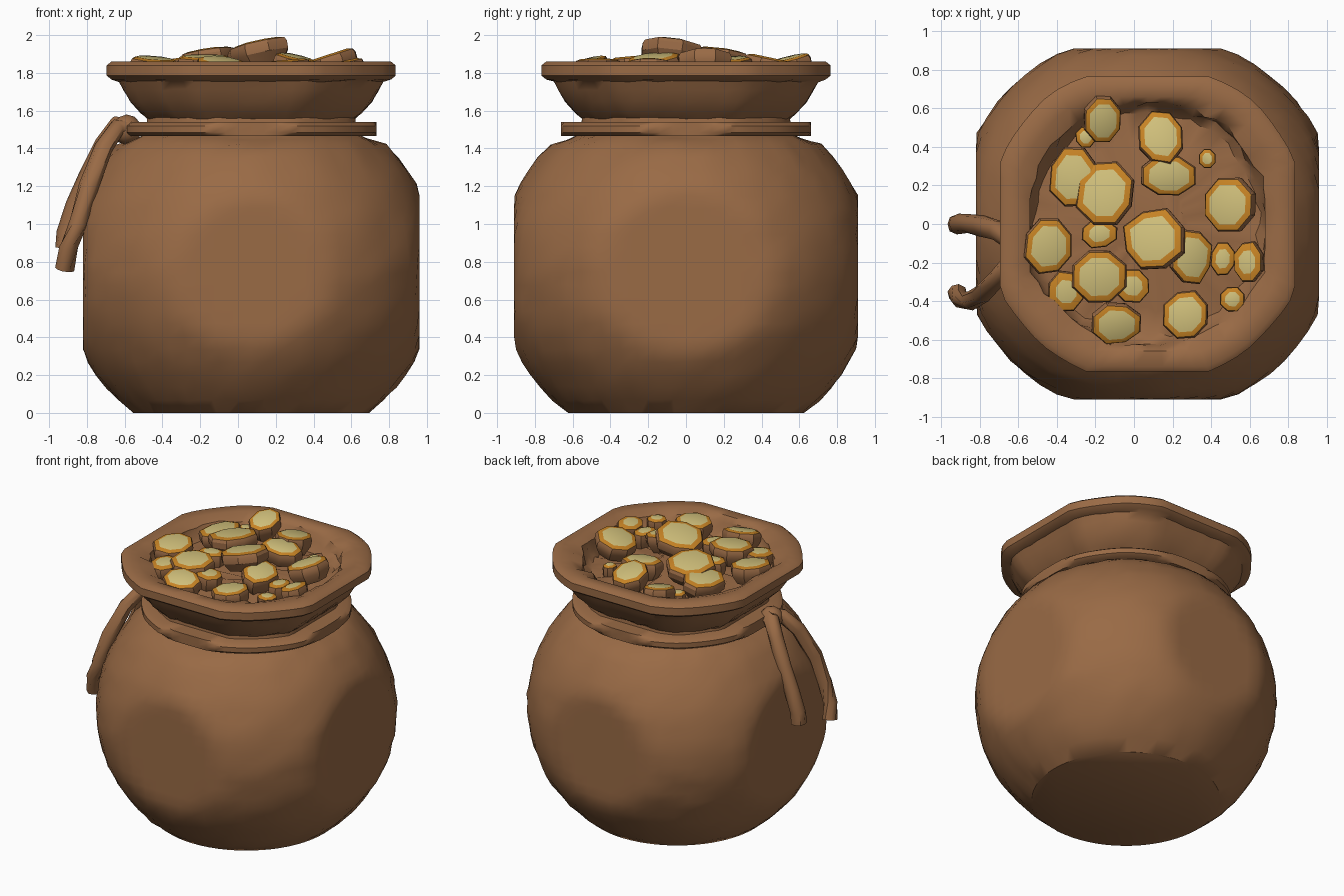
import bpy, bmesh, math, random
from mathutils import Vector, Euler

random.seed(4)
if "Cube" in bpy.data.objects:
    bpy.data.objects.remove(bpy.data.objects["Cube"], do_unlink=True)

SEGMENTS = 64
CENTRE_X = 0.07


def material(name, colour):
    mat = bpy.data.materials.new(name)
    mat.use_nodes = True
    rgba = (*colour, 1)
    mat.diffuse_color = rgba
    shader = next(n for n in mat.node_tree.nodes if n.type == "BSDF_PRINCIPLED")
    shader.inputs["Base Color"].default_value = rgba
    shader.inputs["Roughness"].default_value = 0.8
    return mat


leather = material("brown_leather", (0.32, 0.145, 0.06))
pale_gold = material("pale_gold", (0.64, 0.53, 0.2))
amber = material("amber_edge", (0.58, 0.23, 0.018))


def finish(bm, name, materials, angle=40):
    bmesh.ops.recalc_face_normals(bm, faces=bm.faces)
    mesh = bpy.data.meshes.new(name)
    bm.to_mesh(mesh)
    bm.free()
    for mat in materials:
        mesh.materials.append(mat)
    obj = bpy.data.objects.new(name, mesh)
    bpy.context.collection.objects.link(obj)
    bpy.ops.object.select_all(action="DESELECT")
    obj.select_set(True)
    bpy.context.view_layer.objects.active = obj
    bpy.ops.object.shade_smooth_by_angle(angle=math.radians(angle))


def bridge(bm, lower, upper, index=0):
    count = len(lower)
    for i in range(count):
        j = (i + 1) % count
        face = bm.faces.new((lower[i], lower[j], upper[j], upper[i]))
        face.material_index = index


# A lumpy ring of cloth, flattened where it bulges past the given half widths
def cloth_ring(bm, radius, z, half_x, half_y, fold=0.0, lump=0.0):
    verts = []
    for i in range(SEGMENTS):
        a = math.tau * i / SEGMENTS
        pleat = math.sin(a * 9 + math.sin(a * 4)) + 0.6 * math.sin(a * 14 + 2)
        r = radius * (1 + fold * pleat) + random.uniform(-lump, lump)
        x = max(-half_x, min(half_x, math.cos(a) * r))
        y = max(-half_y, min(half_y, math.sin(a) * r))
        verts.append(bm.verts.new((CENTRE_X + x, y, z + random.uniform(-lump, lump))))
    return verts


# Sack: round body flattened on four sides, pinched neck, flared lip and lining
bm = bmesh.new()
rings = []
body_height, half_height, layers = 0.75, 0.96, 22
for i in range(layers):
    z = 1.42 * i / (layers - 1)
    r = math.sqrt(1 - ((z - body_height) / half_height) ** 2)
    rings.append(cloth_ring(bm, r, z, 0.89, 0.91, 0, 0.006 if i else 0))
neck = [(0.61, 1.45), (0.56, 1.475), (0.55, 1.56), (0.585, 1.59), (0.64, 1.65),
        (0.675, 1.71), (0.7, 1.755)]
rings += [cloth_ring(bm, r * 1.1, z, r, r, 0.008, 0.005) for r, z in neck]
lip = [(0.74, 1.765), (0.765, 1.785), (0.765, 1.84), (0.74, 1.86), (0.66, 1.86)]
rings += [cloth_ring(bm, r * 1.09, z, r, r, 0.006) for r, z in lip]
lining = [(0.64, 1.83), (0.62, 1.77), (0.58, 1.73), (0.45, 1.74), (0.2, 1.77)]
rings += [cloth_ring(bm, r, z, 0.61, 0.63, 0.01, 0.014) for r, z in lining]
for low, high in zip(rings, rings[1:]):
    bridge(bm, low, high)
bm.faces.new(list(reversed(rings[0])))
bm.faces.new(rings[-1])
finish(bm, "sack", [leather])

# Cord wrapped round the neck
bm = bmesh.new()
section = [(0.54, 1.465), (0.67, 1.465), (0.7, 1.485), (0.7, 1.52),
           (0.67, 1.54), (0.54, 1.54)]
rings = [cloth_ring(bm, r, z, 0.662, 0.662, 0.004) for r, z in section]
for low, high in zip(rings, rings[1:] + rings[:1]):
    bridge(bm, low, high)
finish(bm, "neck_cord", [leather])


# Loose ends of the cord, hanging at the right side
def hanging_cord(name, points, radius):
    bm = bmesh.new()
    rings = []
    for i, p in enumerate(points):
        p = Vector(p)
        ahead = Vector(points[min(i + 1, len(points) - 1)])
        behind = Vector(points[max(i - 1, 0)])
        turn = (ahead - behind).to_track_quat("Z", "Y")
        ring = []
        for k in range(8):
            a = math.tau * k / 8
            r = radius * random.uniform(0.9, 1.1)
            ring.append(bm.verts.new(p + turn @ Vector((math.cos(a) * r, math.sin(a) * r, 0))))
        rings.append(ring)
    for low, high in zip(rings, rings[1:]):
        bridge(bm, low, high)
    bm.faces.new(rings[0])
    bm.faces.new(rings[-1])
    finish(bm, name, [leather], 50)


hanging_cord("cord_end_back", [(-0.55, -0.14, 1.5), (-0.64, -0.08, 1.52),
             (-0.71, -0.03, 1.43), (-0.79, -0.01, 1.25), (-0.86, 0, 1.1),
             (-0.91, 0, 0.95), (-0.92, 0, 0.87)], 0.052)
hanging_cord("cord_end_front", [(-0.55, -0.16, 1.5), (-0.64, -0.2, 1.51),
             (-0.71, -0.28, 1.4), (-0.79, -0.36, 1.2), (-0.85, -0.4, 1.0),
             (-0.9, -0.39, 0.87), (-0.92, -0.36, 0.76)], 0.05)

# Knot joining the two ends to the neck cord
bm = bmesh.new()
bmesh.ops.create_icosphere(bm, subdivisions=2, radius=0.08)
bmesh.ops.translate(bm, verts=bm.verts, vec=(-0.59, -0.15, 1.5))
finish(bm, "cord_knot", [leather])


# Nuggets: brown underside and rim, amber border, pale gold top
def nugget(name, x, y, z, rx, ry, tilt_x, tilt_y, gold):
    bm = bmesh.new()
    sides = 8
    wobble = [random.uniform(0.93, 1.07) for _ in range(sides)]
    turn = Euler((math.radians(tilt_x), math.radians(tilt_y), 0)).to_matrix()
    layers = [(0.8, -0.11), (1.1, -0.05), (1.12, -0.01), (1.05, 0.01), (gold, 0.02)]
    rings = []
    for scale, height in layers:
        ring = []
        for k in range(sides):
            a = math.tau * (k + 0.5) / sides
            p = Vector((math.cos(a) * rx * scale * wobble[k],
                        math.sin(a) * ry * scale * wobble[k], height))
            ring.append(bm.verts.new(Vector((x, y, z)) + turn @ p))
        rings.append(ring)
    for i, index in enumerate((0, 0, 0, 1)):
        bridge(bm, rings[i], rings[i + 1], index)
    bm.faces.new(rings[0])
    bm.faces.new(rings[-1]).material_index = 2
    finish(bm, name, [leather, amber, pale_gold], 30)


# Centre, lift and half sizes in hundredths, then tilts in degrees
large = [(-16, 54, 12, 9, 12, 14, 6), (14, 45, 12, 11, 13, -12, 0),
         (-31, 24, 12, 12, 15, 0, -8), (-15, 16, 16, 14, 16, -6, -8),
         (18, 25, 12, 13, 10, 4, 5), (49, 10, 14, 13, 13, 0, -18),
         (10, -8, 20, 15, 15, -6, -13), (-44, -11, 12, 12, 14, 5, 5),
         (30, -17, 13, 10, 13, 5, 12), (-18, -27, 13, 13, 13, 5, 0),
         (-9, -52, 11, 12, 10, 14, 5), (27, -47, 11, 11, 12, 0, -5)]
small = [(-35, -35, 9, 9, 10, 5, 0), (-1, -32, 9, 9, 8, 0, 5),
         (46, -18, 9, 6, 8, 0, 0), (59, -20, 11, 7, 10, 0, -12),
         (51, -39, 9, 6, 6, 0, 0), (-18, -5, 10, 9, 7, 0, 0),
         (38, 34, 6, 4, 5, 0, 0), (-25, 45, 7, 5, 5, 0, 0)]
for group, pieces, gold in (("large", large, 0.82), ("small", small, 0.65)):
    for number, (*sizes, tilt_x, tilt_y) in enumerate(pieces, 1):
        x, y, lift, rx, ry = (value / 100 for value in sizes)
        nugget(f"{group}_nugget_{number}", x, y, 1.74 + lift, rx, ry, tilt_x, tilt_y, gold)
